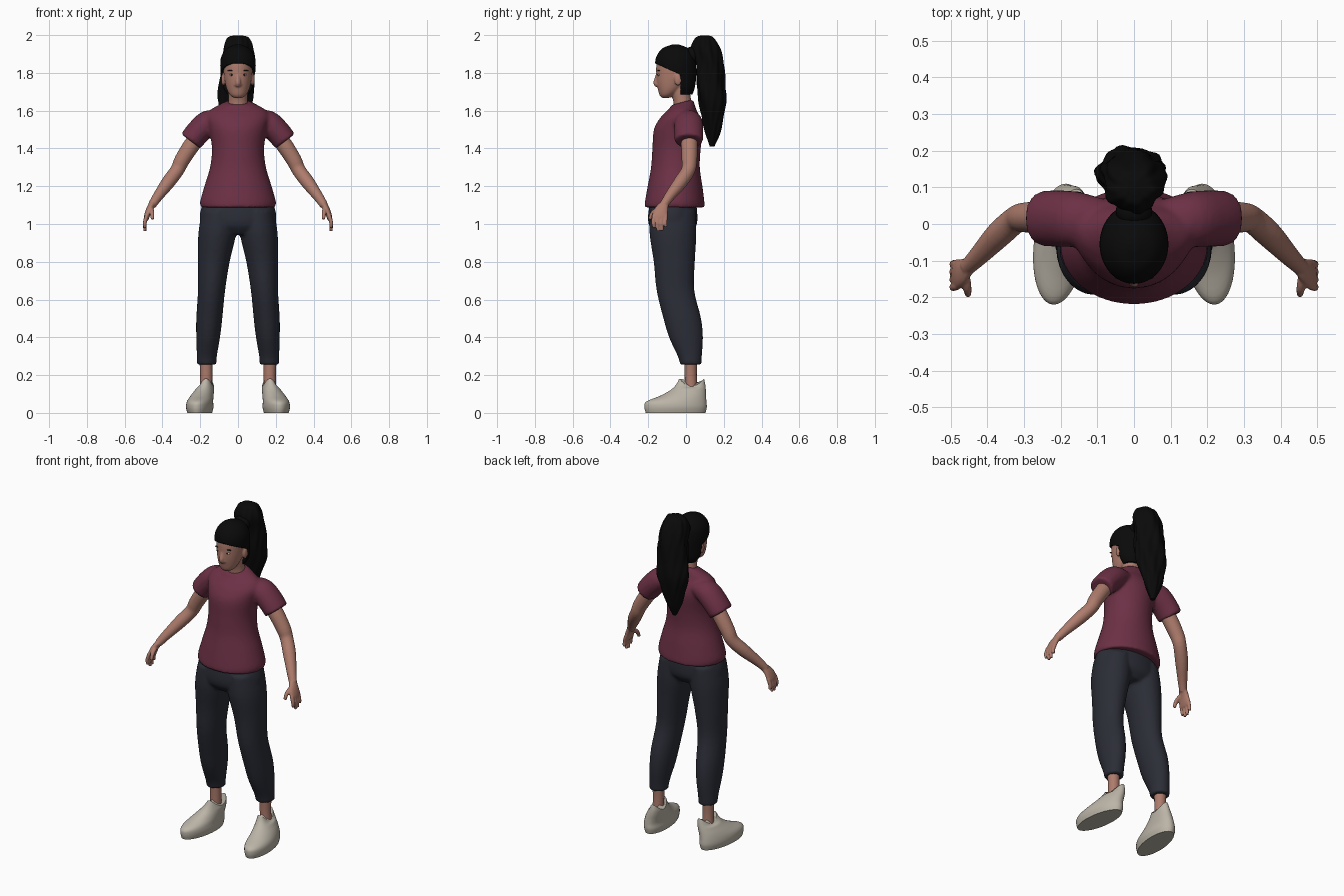
import bpy, bmesh, math
from mathutils import Vector, Matrix

cube = bpy.data.objects.get("Cube")
if cube:
    bpy.data.objects.remove(cube)


def material(name, rgb, rough=0.8):
    m = bpy.data.materials.new(name)
    m.use_nodes = True
    m.diffuse_color = (*rgb, 1)
    node = m.node_tree.nodes["Principled BSDF"]
    node.inputs["Base Color"].default_value = (*rgb, 1)
    node.inputs["Roughness"].default_value = rough
    return m


SKIN = material("warm skin", (.42, .2, .15))
SHIRT = material("plum cloth", (.15, .03, .06))
TROUSER = material("dark slate cloth", (.024, .026, .037))
SHOE = material("pale beige leather", (.5, .46, .39))
HAIR = material("black hair", (.003, .003, .003))
LIP = material("rose lip", (.3, .1, .08))
WHITE = material("eye white", (.55, .5, .47))
IRIS = material("dark brown", (.02, .012, .01))


def spline(rings, steps):
    """Catmull-Rom interpolation of ring rows (x, y, z, rx, ry)."""
    out = []
    last = len(rings) - 1
    for i in range(last):
        a, b, c, d = (rings[min(max(k, 0), last)] for k in (i - 1, i, i + 1, i + 2))
        for s in range(steps):
            t = s / steps
            out.append([q + t * (r - p) / 2 + t * t * (p - 2.5 * q + 2 * r - d_ / 2)
                        + t ** 3 * (1.5 * (q - r) + (d_ - p) / 2)
                        for p, q, r, d_ in zip(a, b, c, d)])
    return out + [list(rings[-1])]


def loft(bm, rings, side=1, n=32, steps=4, follow=False, ripple=None):
    """Skin elliptical rings; with follow they turn to face along the path."""
    rows = spline(rings, steps)
    centres = [Vector((r[0] * side, r[1], r[2])) for r in rows]
    loops = []
    for i, row in enumerate(rows):
        u, v = Vector((1, 0, 0)), Vector((0, 1, 0))
        if follow:
            t = (centres[min(i + 1, len(rows) - 1)] - centres[max(i - 1, 0)]).normalized()
            v = (v - t * v.dot(t)).normalized()
            u = v.cross(t)
        loop = []
        for k in range(n):
            a = math.tau * k / n
            f = ripple(a, row[2]) if ripple else 1
            loop.append(bm.verts.new(centres[i] + f * (u * row[3] * math.cos(a) + v * row[4] * math.sin(a))))
        loops.append(loop)
    for p, q in zip(loops, loops[1:]):
        for k in range(n):
            bm.faces.new((p[k], p[(k + 1) % n], q[(k + 1) % n], q[k]))
    bm.faces.new(loops[0])
    bm.faces.new(loops[-1])


def tube(bm, points, side=1, n=16):
    loft(bm, [(x, y, z, r, r) for x, y, z, r in points], side, n, follow=True)


def blob(bm, centre, size):
    m = Matrix.Translation(centre) @ Matrix.Diagonal((*size, 1))
    bmesh.ops.create_uvsphere(bm, u_segments=20, v_segments=12, radius=1, matrix=m)


def finish(bm, name, mat, voxel=0, smooth=3):
    bmesh.ops.recalc_face_normals(bm, faces=bm.faces)
    mesh = bpy.data.meshes.new(name)
    bm.to_mesh(mesh)
    bm.free()
    mesh.materials.append(mat)
    ob = bpy.data.objects.new(name, mesh)
    bpy.context.collection.objects.link(ob)
    bpy.ops.object.select_all(action='DESELECT')
    ob.select_set(True)
    bpy.context.view_layer.objects.active = ob
    bpy.ops.object.shade_smooth_by_angle(angle=math.radians(50))
    if voxel:
        # Blend overlapping volumes into one soft surface
        r = ob.modifiers.new("blend", 'REMESH')
        r.mode, r.voxel_size, r.use_smooth_shade = 'VOXEL', voxel, True
        s = ob.modifiers.new("soften", 'SMOOTH')
        s.factor, s.iterations = .5, smooth
    return ob


# Shirt: torso, tilted neckline and short sleeves
bm = bmesh.new()
loft(bm, [(0, -.06, 1.088, .197, .16), (0, -.06, 1.12, .2, .157), (0, -.058, 1.2, .178, .145),
          (0, -.056, 1.3, .148, .129), (0, -.05, 1.4, .138, .128), (0, -.04, 1.5, .152, .13),
          (0, -.03, 1.56, .165, .108), (0, -.022, 1.6, .15, .078), (0, -.02, 1.628, .105, .064),
          (0, -.02, 1.645, .066, .056)], n=48)
for v in bm.verts:
    if v.co.z > 1.6:
        v.co.z += (v.co.z - 1.6) * 6 * (v.co.y + .02)
for side in (1, -1):
    loft(bm, [(.09, .01, 1.555, .045, .06), (.155, .013, 1.537, .066, .075),
              (.21, .015, 1.488, .066, .077), (.25, .015, 1.438, .064, .075)], side, follow=True)
finish(bm, "shirt", SHIRT, .01)

# Trousers: hips and two tapered legs
bm = bmesh.new()
loft(bm, [(0, -.068, 1.13, .18, .12), (0, -.07, 1.05, .202, .13), (0, -.07, .99, .19, .125),
          (0, -.07, .945, .11, .09)], n=48)
for side in (1, -1):
    loft(bm, [(.1, -.07, 1.07, .09, .12), (.11, -.069, .95, .1, .124), (.128, -.062, .8, .084, .109),
              (.14, -.056, .65, .072, .1), (.152, -.02, .5, .069, .1), (.158, 0, .4, .063, .09),
              (.165, .02, .3, .053, .064), (.166, .025, .255, .052, .056)], side)
finish(bm, "trousers", TROUSER, .01)

# Shoes and ankles
for side, label in ((1, "left"), (-1, "right")):
    bm = bmesh.new()
    tube(bm, [(.17, .025, .3, .036), (.168, .025, .2, .032), (.17, .028, .1, .034)], side)
    finish(bm, label + "_ankle", SKIN)

    bm = bmesh.new()
    loft(bm, [(.2, -.055, 0, .064, .158), (.2, -.055, .03, .071, .165), (.199, -.051, .06, .068, .159),
              (.192, -.016, .09, .06, .122), (.182, .011, .12, .05, .094), (.174, .025, .15, .041, .077),
              (.17, .03, .183, .036, .065)], side, n=40)
    for v in bm.verts:
        v.co.x -= side * .1 * (v.co.y + .03)
        if v.co.z > .13:  # dip the opening at the sides
            v.co.z -= (v.co.z - .13) * .8 * max(0, 1 - ((v.co.y - .03) / .066) ** 2)
    finish(bm, label + "_shoe", SHOE)

    # Arm, palm, fingers and thumb
    bm = bmesh.new()
    tube(bm, [(.18, .018, 1.5, .042), (.24, .018, 1.425, .044), (.295, .018, 1.34, .041),
              (.322, .012, 1.285, .037), (.37, -.03, 1.22, .036), (.425, -.088, 1.145, .027),
              (.455, -.118, 1.1, .022)], side, 24)
    loft(bm, [(.45, -.112, 1.11, .018, .022), (.47, -.13, 1.075, .017, .036),
              (.483, -.138, 1.04, .015, .042), (.488, -.138, 1.02, .011, .038)], side, follow=True)
    for k, tip in enumerate((.98, .962, .965, .985)):
        y = -.17 + .021 * k
        tube(bm, [(.483, y, 1.045, .011), (.494, y - .003, 1.005, .0105),
                  (.492, y + .002, tip, .008)], side, 10)
    tube(bm, [(.462, -.135, 1.085, .014), (.455, -.175, 1.06, .012), (.453, -.193, 1.025, .009)], side, 10)
    finish(bm, label + "_arm", SKIN, .0045, 2)

# Head with neck, nose and ears
bm = bmesh.new()
loft(bm, [(0, -.108, 1.668, .022, .02), (0, -.1, 1.682, .042, .04), (0, -.086, 1.71, .058, .062),
          (0, -.072, 1.75, .069, .084), (0, -.062, 1.8, .076, .096), (0, -.057, 1.85, .077, .099),
          (0, -.056, 1.9, .066, .084), (0, -.056, 1.935, .03, .04)])
loft(bm, [(0, -.012, 1.57, .064, .056), (0, -.018, 1.64, .052, .048), (0, -.03, 1.7, .05, .05),
          (0, -.04, 1.77, .05, .05)])
tube(bm, [(0, -.146, 1.805, .008), (0, -.154, 1.775, .011), (0, -.158, 1.748, .015),
          (0, -.15, 1.73, .012)])
for side in (1, -1):
    blob(bm, (side * .078, -.042, 1.765), (.011, .02, .033))
    blob(bm, (side * .012, -.15, 1.738), (.009, .01, .008))
finish(bm, "head", SKIN, .005)

# Facial features
for side, label in ((1, "left"), (-1, "right")):
    for part, mat, centre, size in (
            ("eye", WHITE, (.033, -.144, 1.79), (.014, .006, .006)),
            ("iris", IRIS, (.033, -.148, 1.79), (.006, .004, .0055)),
            ("brow", IRIS, (.036, -.144, 1.812), (.019, .008, .003))):
        bm = bmesh.new()
        blob(bm, (side * centre[0], *centre[1:]), size)
        finish(bm, label + "_" + part, mat)
bm = bmesh.new()
blob(bm, (0, -.136, 1.71), (.023, .011, .004))
blob(bm, (0, -.135, 1.703), (.019, .011, .005))
finish(bm, "lips", LIP)

# Swept-back hair, cut away around the face
bm = bmesh.new()
loft(bm, [(0, -.012, 1.685, .055, .045), (0, -.022, 1.72, .076, .068), (0, -.046, 1.78, .088, .1),
          (0, -.055, 1.84, .094, .108), (0, -.056, 1.89, .087, .099), (0, -.056, 1.93, .058, .068),
          (0, -.056, 1.95, .015, .018)], n=48, steps=6)
bmesh.ops.recalc_face_normals(bm, faces=bm.faces)
slope, ear_line = Vector((0, .45, 1)), -.03
on_brow = Vector((0, -.15, 1.845))
for point, normal in ((on_brow, slope), (Vector((0, ear_line, 0)), Vector((0, 1, 0)))):
    bmesh.ops.bisect_plane(bm, geom=bm.verts[:] + bm.edges[:] + bm.faces[:],
                           plane_co=point, plane_no=normal)
face_area = [f for f in bm.faces if f.calc_center_median().y < ear_line
             and (f.calc_center_median() - on_brow).dot(slope) < 0]
bmesh.ops.delete(bm, geom=face_area, context='FACES')
cap = finish(bm, "hair_cap", HAIR)
thick = cap.modifiers.new("thickness", 'SOLIDIFY')
thick.thickness, thick.offset = .018, -1

# Wavy ponytail and its gathered root
bm = bmesh.new()
loft(bm, [(0, .1, 1.998, .02, .02), (0, .1, 1.985, .055, .048), (0, .105, 1.93, .078, .074),
          (0, .125, 1.85, .085, .072), (-.005, .13, 1.75, .09, .074), (-.01, .14, 1.66, .092, .072),
          (-.015, .143, 1.57, .07, .058), (-.02, .142, 1.48, .042, .038), (-.02, .138, 1.41, .012, .012)],
     n=64, steps=8,
     ripple=lambda a, z: 1 + .06 * math.sin(5 * a + 14 * z) + .03 * math.sin(11 * a - 30 * z))
finish(bm, "ponytail", HAIR)
bm = bmesh.new()
blob(bm, (0, .035, 1.895), (.05, .045, .045))
finish(bm, "ponytail_root", HAIR)
